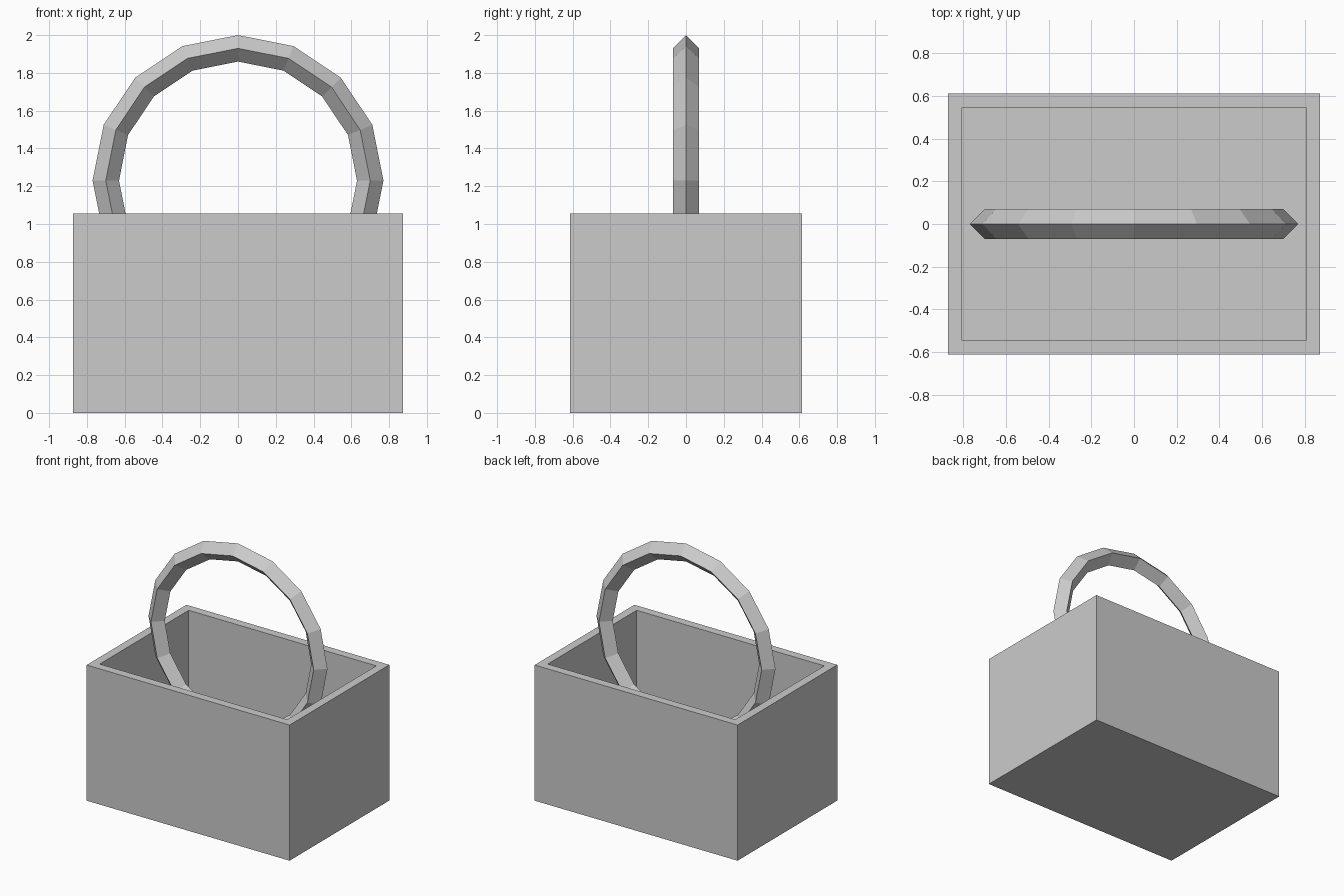
import bpy, bmesh, math

cube = bpy.data.objects.get("Cube")
if cube:
    bpy.data.objects.remove(cube, do_unlink=True)

WIDTH, DEPTH, HEIGHT, WALL = 1.746, 1.226, 1.055, 0.066

# Single plain grey
grey = bpy.data.materials.new("light_grey")
grey.use_nodes = True
colour = (0.6, 0.6, 0.6, 1)
grey.diffuse_color = colour
grey.node_tree.nodes["Principled BSDF"].inputs["Base Color"].default_value = colour

# Open box: inset the top face, then push it down to the floor
bm = bmesh.new()
bmesh.ops.create_cube(bm, size=1)
bmesh.ops.scale(bm, vec=(WIDTH, DEPTH, HEIGHT), verts=bm.verts)
bmesh.ops.translate(bm, vec=(0, 0, HEIGHT / 2), verts=bm.verts)
bm.normal_update()
top = next(f for f in bm.faces if f.normal.z > 0.9)
bmesh.ops.inset_region(bm, faces=[top], thickness=WALL, use_even_offset=True)
hollow = bmesh.ops.extrude_discrete_faces(bm, faces=[top])["faces"][0]
for v in hollow.verts:
    v.co.z = WALL
bmesh.ops.recalc_face_normals(bm, faces=bm.faces)
mesh = bpy.data.meshes.new("basket_box")
bm.to_mesh(mesh)
bm.free()
mesh.materials.append(grey)
box = bpy.data.objects.new("basket_box", mesh)
bpy.context.collection.objects.link(box)

# Hoop handle: faceted upright ring reaching down into the box
bpy.ops.mesh.primitive_torus_add(major_radius=0.70, minor_radius=0.07,
                                 major_segments=16, minor_segments=4,
                                 location=(0, 0, 1.23),
                                 rotation=(math.pi / 2, 0, 0))
handle = bpy.context.object
handle.name = "hoop_handle"
handle.data.materials.append(grey)
bpy.ops.object.shade_flat()
